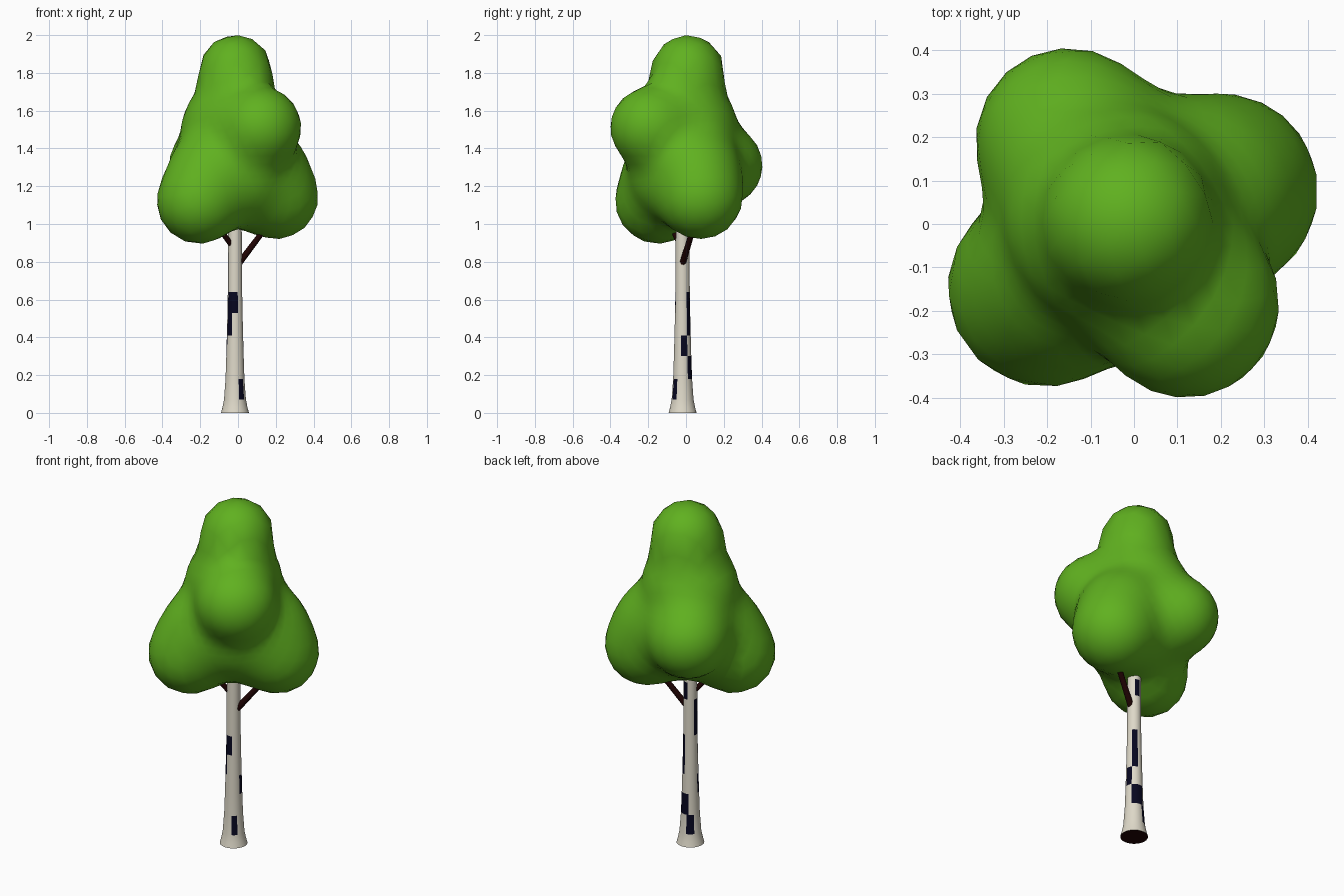
import bpy, bmesh, math
from mathutils import Vector

if "Cube" in bpy.data.objects:
    bpy.data.objects.remove(bpy.data.objects["Cube"])


def material(name, rgb):
    m = bpy.data.materials.new(name)
    m.diffuse_color = (*rgb, 1)
    m.use_nodes = True
    m.node_tree.nodes["Principled BSDF"].inputs["Base Color"].default_value = m.diffuse_color
    return m


GREEN = material("leaf green", (0.117, 0.44, 0.014))
BARK = material("pale bark", (0.73, 0.69, 0.58))
NAVY = material("dark bark patch", (0.002, 0.002, 0.014))
BROWN = material("dark wood", (0.014, 0.001, 0.001))


def make_object(name, bm, mats, angle=60):
    bmesh.ops.recalc_face_normals(bm, faces=bm.faces)
    mesh = bpy.data.meshes.new(name)
    bm.to_mesh(mesh)
    bm.free()
    for m in mats:
        mesh.materials.append(m)
    ob = bpy.data.objects.new(name, mesh)
    bpy.context.collection.objects.link(ob)
    bpy.ops.object.select_all(action='DESELECT')
    ob.select_set(True)
    bpy.context.view_layer.objects.active = ob
    bpy.ops.object.shade_smooth_by_angle(angle=math.radians(angle))
    return ob


# Foliage: balls melted together, found by shrinking a sphere onto them
BALLS = [
    (-0.013, 0.01, 1.805, 0.195),   # crown
    (-0.02, 0.0, 1.55, 0.245),      # core
    (-0.06, 0.03, 1.45, 0.24),
    (0.0, -0.01, 1.275, 0.295),
    (-0.205, -0.15, 1.12, 0.225),   # front left
    (-0.15, -0.11, 1.27, 0.21),
    (0.12, -0.185, 1.51, 0.215),    # front right
    (0.2, 0.075, 1.145, 0.225),     # back right
    (0.15, 0.06, 1.29, 0.21),
    (-0.15, 0.19, 1.31, 0.215),     # back left
]
BALLS = [(Vector(b[:3]), b[3]) for b in BALLS]
BLEND = 0.09


def distance(p):
    d = 10.0
    for c, r in BALLS:
        e = (p - c).length - r
        h = max(BLEND - abs(d - e), 0) / BLEND
        d = min(d, e) - h * h * BLEND / 4
    return d


bm = bmesh.new()
bmesh.ops.create_icosphere(bm, subdivisions=4, radius=1)
centre = Vector((0, 0, 1.36))
for v in bm.verts:
    direction = v.co.normalized()
    t = 1.0
    for _ in range(60):
        step = distance(centre + direction * t)
        t -= step
        if step < 0.0005:
            break
    v.co = centre + direction * t
for v in bm.verts:
    v.co.z = min(v.co.z, 2.0)
make_object("foliage", bm, [GREEN], 180)

# Trunk: lathed rings, with rows that match the bark patches
RINGS = [(0, 0.074), (0.03, 0.066), (0.07, 0.058), (0.18, 0.05), (0.30, 0.046),
         (0.41, 0.043), (0.53, 0.040), (0.64, 0.038), (0.85, 0.037),
         (0.95, 0.036), (1.3, 0.03)]
# Row -> patch spans in degrees, counted from the front to the right
PATCHES = {2: [(22, 57), (191, 236)], 3: [(123, 202)], 4: [(79, 124), (270, 292)],
           5: [(123, 169), (292, 338)], 6: [(0, 22), (123, 169), (292, 360)],
           7: [(247, 292)], 8: [(146, 191)]}
SIDES = 32
bm = bmesh.new()
rows = []
for z, r in RINGS:
    ring = []
    for i in range(SIDES):
        a = math.tau * i / SIDES
        ring.append(bm.verts.new((-0.016 + r * math.sin(a), -0.018 - r * math.cos(a), z)))
    rows.append(ring)
for k in range(len(rows) - 1):
    for i in range(SIDES):
        j = (i + 1) % SIDES
        f = bm.faces.new((rows[k][i], rows[k][j], rows[k + 1][j], rows[k + 1][i]))
        mid = 360 * (i + 0.5) / SIDES
        f.material_index = int(any(a < mid < b for a, b in PATCHES.get(k, ())))
bm.faces.new(rows[0]).material_index = 2
bm.faces.new(rows[-1])
make_object("trunk", bm, [BARK, NAVY, BROWN])


# Branches: thin tapering rods from the trunk into the foliage
def branch(name, start, end, r1, r2):
    start, end = Vector(start), Vector(end)
    axis = end - start
    bm = bmesh.new()
    bmesh.ops.create_cone(bm, cap_ends=True, segments=8, radius1=r1, radius2=r2,
                          depth=axis.length)
    bm.transform(axis.to_track_quat('Z', 'Y').to_matrix().to_4x4())
    bmesh.ops.translate(bm, verts=bm.verts, vec=(start + end) / 2)
    make_object(name, bm, [BROWN])


branch("right_branch", (0.0, -0.02, 0.785), (0.2, 0.06, 1.05), 0.018, 0.014)
branch("left_branch", (-0.02, -0.02, 0.87), (-0.17, -0.12, 1.07), 0.016, 0.012)
